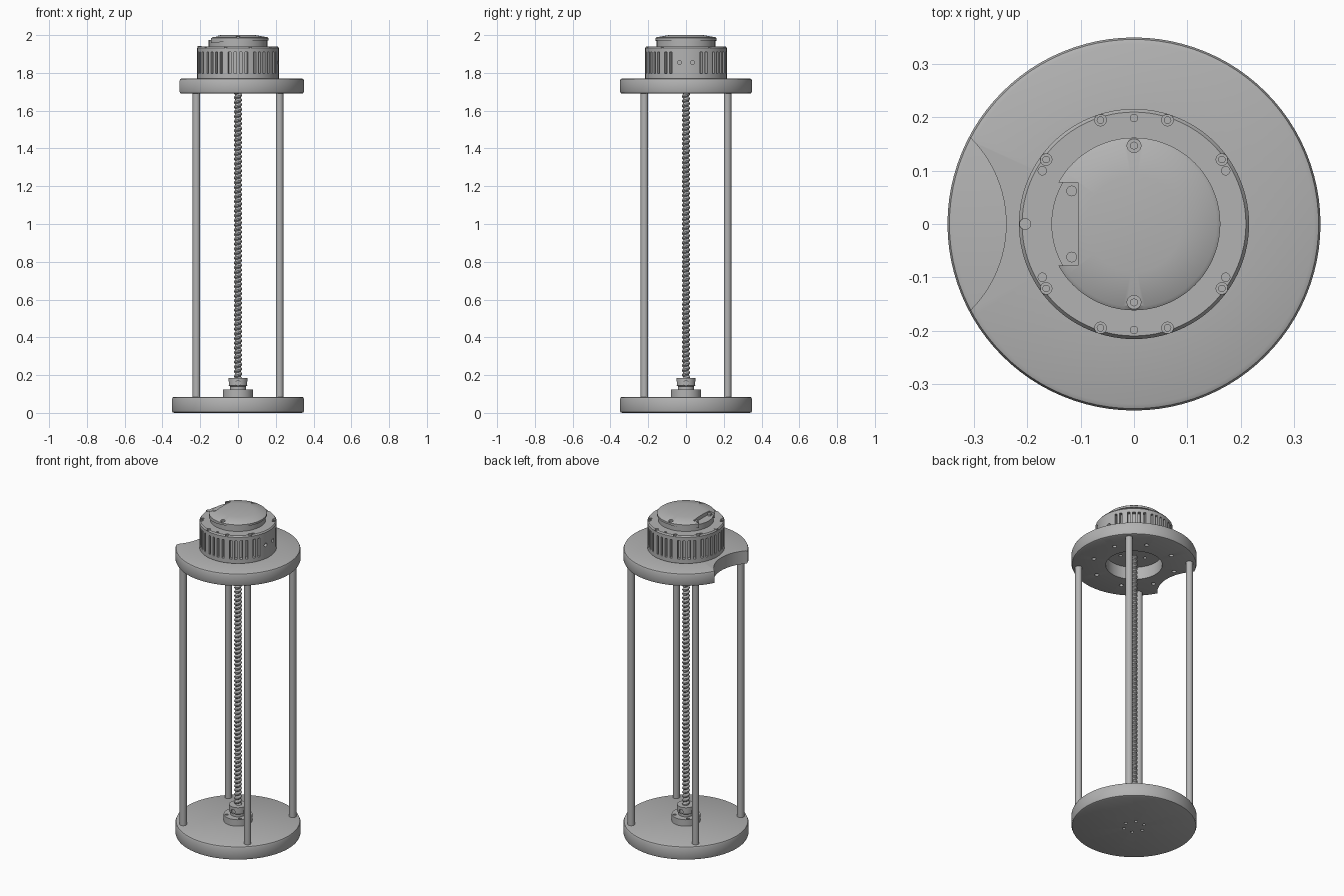
import bpy, bmesh
from math import sin, cos, pi, radians
from mathutils import Matrix, Vector

if "Cube" in bpy.data.objects:
    bpy.data.objects.remove(bpy.data.objects["Cube"])

grey = bpy.data.materials.new("plain grey")
grey.use_nodes = True
COLOUR = (0.45, 0.45, 0.45, 1)
grey.diffuse_color = COLOUR
grey.node_tree.nodes["Principled BSDF"].inputs["Base Color"].default_value = COLOUR


def make(name, bm):
    mesh = bpy.data.meshes.new(name)
    bm.to_mesh(mesh)
    bm.free()
    mesh.materials.append(grey)
    obj = bpy.data.objects.new(name, mesh)
    bpy.context.scene.collection.objects.link(obj)
    return obj


def activate(obj):
    for other in bpy.context.scene.objects:
        other.select_set(False)
    obj.select_set(True)
    bpy.context.view_layer.objects.active = obj


def smooth(obj):
    activate(obj)
    bpy.ops.object.shade_smooth_by_angle(angle=radians(30))


def lathe(profile, steps=96):
    bm = bmesh.new()
    verts = [bm.verts.new((r, 0, z)) for r, z in profile]
    edges = [bm.edges.new(pair) for pair in zip(verts, verts[1:])]
    bmesh.ops.spin(bm, geom=verts + edges, cent=(0, 0, 0), axis=(0, 0, 1),
                   angle=2 * pi, steps=steps, use_merge=False)
    bmesh.ops.remove_doubles(bm, verts=bm.verts, dist=1e-5)
    bmesh.ops.recalc_face_normals(bm, faces=bm.faces)
    return bm


def rim(r, z0, z1, b):
    # outer wall with rounded edges, from bottom to top
    return [(r - b, z0), (r - b * 0.3, z0 + b * 0.3), (r, z0 + b),
            (r, z1 - b), (r - b * 0.3, z1 - b * 0.3), (r - b, z1)]


def rod(bm, x, y, z0, z1, r, sides=20):
    bmesh.ops.create_cone(bm, cap_ends=True, segments=sides, radius1=r, radius2=r,
                          depth=z1 - z0, matrix=Matrix.Translation((x, y, (z0 + z1) / 2)))


def side_pin(bm, angle, dist, z, r, length, offset=0):
    turn = Matrix.Rotation(angle, 4, "Z")
    place = Matrix.Translation((dist, offset, z)) @ Matrix.Rotation(pi / 2, 4, "Y")
    bmesh.ops.create_cone(bm, cap_ends=True, segments=16, radius1=r, radius2=r,
                          depth=length, matrix=turn @ place)


def box(bm, centre, size, angle=0):
    place = Matrix.Rotation(angle, 4, "Z") @ Matrix.Translation(centre)
    bmesh.ops.create_cube(bm, size=1, matrix=place @ Matrix.Diagonal((*size, 1)))


def cut(obj, cutter_bm):
    cutter = make("cutter", cutter_bm)
    cutter.hide_render = True
    mod = obj.modifiers.new("cut", "BOOLEAN")
    mod.operation, mod.solver, mod.object = "DIFFERENCE", "EXACT", cutter
    activate(obj)
    bpy.ops.object.modifier_apply(modifier=mod.name)
    bpy.data.objects.remove(cutter)


def ring_points(count, r, start=0):
    return [(r * cos(start + 2 * pi * i / count), r * sin(start + 2 * pi * i / count))
            for i in range(count)]


# base disc with six screw holes underneath
base = make("base_disc", lathe([(0, 0)] + rim(0.35, 0, 0.085, 0.012) + [(0, 0.085)]))
holes = bmesh.new()
for x, y in ring_points(6, 0.06):
    rod(holes, x, y, -0.02, 0.03, 0.009)
cut(base, holes)
smooth(base)

# top ring with a round bite out of one side
outer = rim(0.35, 1.69, 1.77, 0.012)
top = make("top_ring", lathe([(0.158, 1.69)] + outer + [(0.158, 1.77), (0.158, 1.69)]))
bite = bmesh.new()
rod(bite, -0.469, 0, 1.6, 1.9, 0.229, 96)
for x, y in ring_points(8, 0.235, pi / 8):
    rod(bite, x, y, 1.66, 1.72, 0.012)
cut(top, bite)
smooth(top)

# four posts
for side_x, x in (("right", -0.22), ("left", 0.22)):
    for side_y, y in (("front", -0.22), ("back", 0.22)):
        bm = bmesh.new()
        rod(bm, x, y, 0.08, 1.695, 0.02, 32)
        smooth(make(f"{side_y}_{side_x}_post", bm))

# threaded spindle
PITCH, TURNS, STEPS = 0.025, 65, 20
thread = [(0.014, 0), (0.021, 0.008), (0.021, 0.015), (0.014, PITCH)]
bm = bmesh.new()
rows = []
for k in range(TURNS * STEPS + 1):
    a = 2 * pi * k / STEPS
    rows.append([bm.verts.new((r * cos(a), r * sin(a), 0.12 + PITCH * k / STEPS + dz))
                 for r, dz in thread])
for low, high in zip(rows, rows[1:]):
    for i in range(len(thread) - 1):
        bm.faces.new((low[i], high[i], high[i + 1], low[i + 1]))
smooth(make("threaded_spindle", bm))

# hub holding the spindle
hub = make("spindle_hub", lathe([(0, 0.08), (0.08, 0.08), (0.08, 0.125), (0.042, 0.125),
                                 (0.042, 0.14), (0.05, 0.145), (0.05, 0.185), (0, 0.185)], 64))
holes = bmesh.new()
for i in range(4):
    side_pin(holes, i * pi / 2, 0.055, 0.157, 0.014, 0.03)
for x, y in ring_points(4, 0.064, pi / 4):
    rod(holes, x, y, 0.11, 0.15, 0.009)
cut(hub, holes)
smooth(hub)

# slotted drum
drum = make("slotted_drum", lathe([(0, 1.767), (0.213, 1.767), (0.216, 1.772), (0.216, 1.932),
                                   (0.21, 1.94), (0, 1.94)]))
holes = bmesh.new()
for group in range(10):
    for slot in (-12, -4, 4, 12):
        degrees = 18 + 36 * group + slot
        if min(degrees % 360, -degrees % 360) > 18:
            box(holes, (0.216, 0, 1.853), (0.05, 0.014, 0.115), radians(degrees))
for offset in (-0.035, 0.035):
    side_pin(holes, 0, 0.21, 1.855, 0.011, 0.05, offset)
for sx in (-1, 1):
    for sy in (-1, 1):
        for x, y, r in ((0.063, 0.195, 0.011), (0.165, 0.121, 0.011), (0.172, 0.1, 0.008)):
            rod(holes, sx * x, sy * y, 1.925, 1.96, r, 16)
for y in (-0.199, 0.199):
    rod(holes, 0, y, 1.925, 1.96, 0.007, 16)
for x, y in ring_points(6, 0.08):
    rod(holes, x, y, 1.75, 1.785, 0.01, 16)
cut(drum, holes)
smooth(drum)

# bolt heads sunk in the drum top, and the marker peg
bm = bmesh.new()
for sx in (-1, 1):
    for sy in (-1, 1):
        for x, y in ((0.063, 0.195), (0.165, 0.121)):
            rod(bm, sx * x, sy * y, 1.92, 1.934, 0.007, 12)
rod(bm, -0.204, 0, 1.92, 1.943, 0.011)
smooth(make("drum_bolts", bm))

# neck under the lid
smooth(make("lid_neck", lathe([(0, 1.935), (0.155, 1.935), (0.155, 1.975), (0, 1.975)])))

# lid with a sloping underside, finger notch and two screw holes
bm = lathe([(0, 1.972), (0.162, 1.972), (0.162, 1.984), (0.155, 1.989), (0.09, 2), (0, 2)])
for v in bm.verts:
    if v.co.z < 1.975:
        v.co.z += 0.1 * min(0, v.co.x)
lid = make("lid", bm)
holes = bmesh.new()
box(holes, (-0.155, 0, 2), (0.1, 0.156, 0.12))
for y in (-0.147, 0.147):
    rod(holes, 0, y, 1.98, 2.05, 0.013)
cut(lid, holes)
smooth(lid)

# pins in the notch and screws in the lid
bm = bmesh.new()
for side in (-1, 1):
    rod(bm, -0.117, side * 0.062, 1.97, 1.988, 0.01)
    rod(bm, 0, side * 0.147, 1.975, 1.984, 0.008, 6)
smooth(make("lid_pins", bm))
